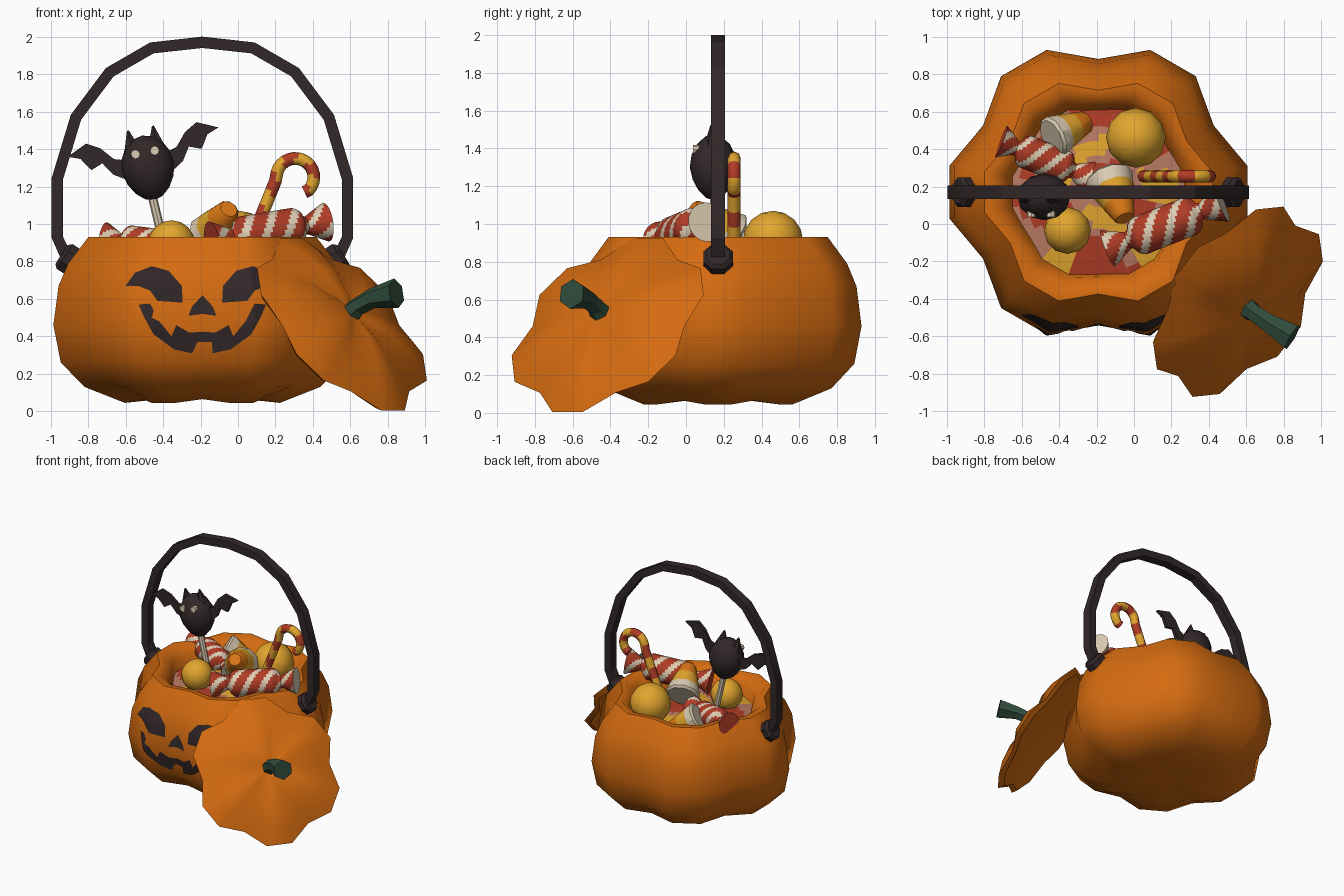
import bpy, bmesh, math
from mathutils import Vector, Matrix
from mathutils.bvhtree import BVHTree

if "Cube" in bpy.data.objects:
    bpy.data.objects.remove(bpy.data.objects["Cube"])


def srgb(r, g, b):
    f = lambda c: (c / 255 / 12.92) if c < 11 else ((c / 255 + 0.055) / 1.055) ** 2.4
    return (f(r), f(g), f(b), 1)


COL = {"pumpkin orange": srgb(212, 107, 16), "charcoal": srgb(50, 39, 40),
       "red": srgb(176, 60, 38), "yellow": srgb(226, 166, 46),
       "cream": srgb(222, 206, 180), "dark green": srgb(48, 76, 60),
       "candy orange": srgb(222, 122, 22), "dusty pink": srgb(186, 122, 100)}
MAT = {}
for n, c in COL.items():
    MAT[n] = bpy.data.materials.new(n)
    MAT[n].diffuse_color = c


def finish(name, bm, mats, angle=40, recalc=True):
    if recalc:
        bmesh.ops.recalc_face_normals(bm, faces=bm.faces)
    me = bpy.data.meshes.new(name)
    bm.to_mesh(me)
    bm.free()
    for m in mats:
        me.materials.append(MAT[m])
    ob = bpy.data.objects.new(name, me)
    bpy.context.collection.objects.link(ob)
    if angle:
        bpy.ops.object.select_all(action='DESELECT')
        ob.select_set(True)
        bpy.context.view_layer.objects.active = ob
        bpy.ops.object.shade_smooth_by_angle(angle=math.radians(angle))
    return ob


def loft(name, rings, mats, rule=None, angle=40, caps=(True, True)):
    """Skin a list of equal-length rings; rule(ring, side, centre) gives the material index."""
    bm = bmesh.new()
    vs = [[bm.verts.new(p) for p in r] for r in rings]
    n = len(vs[0])
    for i in range(len(vs) - 1):
        for j in range(n):
            k = (j + 1) % n
            f = bm.faces.new((vs[i][j], vs[i][k], vs[i + 1][k], vs[i + 1][j]))
            if rule:
                f.material_index = rule(i, j, f.calc_center_median())
    for end, on in zip((0, -1), caps):
        if on:
            f = bm.faces.new(vs[end])
            if rule:
                f.material_index = rule(0 if end == 0 else len(vs) - 2, 0, f.calc_center_median())
    return finish(name, bm, mats, angle)


def tube(name, path, radii, sides, mats, rule=None, ref=(0, 1, 0), angle=40, turn=0.0):
    path = [Vector(p) for p in path]
    rings = []
    for i, p in enumerate(path):
        t = (path[min(i + 1, len(path) - 1)] - path[max(i - 1, 0)]).normalized()
        a = Vector(ref)
        a = (a - t * a.dot(t)).normalized()
        b = t.cross(a)
        r = radii[i] if isinstance(radii, list) else radii
        ra, rb = r if isinstance(r, tuple) else (r, r)
        rings.append([p + a * ra * math.cos(w) + b * rb * math.sin(w)
                      for w in (2 * math.pi * (j + turn) / sides for j in range(sides))])
    return loft(name, rings, mats, rule, angle)


def lobed(k, z, r=0.808, valley=0.88, dz=0.0):
    """18-sided ring with six lobes."""
    out = []
    for i in range(18):
        w = math.radians(10 + 20 * i)
        v = i % 3 == 1
        q = r * k * (valley if v else 1)
        out.append(Vector((q * math.cos(w), q * math.sin(w), z + (dz if v else 0))))
    return out


# pumpkin bucket
CX, CY = -0.19, 0.17
prof = [(.12, .08, .97, 0), (.52, .045, .88, .02), (.79, .13, .88, .01), (.95, .26, .88, 0), (1, .46, .88, 0),
        (.965, .67, .88, 0), (.90, .79, .88, 0), (.765, .93, .88, 0), (.70, .93, .89, 0),
        (.60, .86, .93, 0), (.55, .70, .95, 0), (.1, .66, 1, 0)]
rings = [[p + Vector((CX, CY, 0)) for p in lobed(k, z, valley=v, dz=d)] for k, z, v, d in prof]
body = loft("pumpkin_bucket", rings, ["pumpkin orange"], angle=50)
tree = BVHTree.FromPolygons([v.co for v in body.data.vertices],
                            [tuple(p.vertices) for p in body.data.polygons])


# carved face: thin plates laid on the front; outlines in hundredths around the face centre
def face_plate(name, pts):
    bm = bmesh.new()
    bm.faces.new([bm.verts.new((x / 100, 0, z / 100)) for x, z in pts])
    bmesh.ops.triangulate(bm, faces=bm.faces)
    for i in range(60):
        for co, no in (((-0.75 + i * .02, 0, 0), (1, 0, 0)), ((0, 0, i * .02), (0, 0, 1))):
            bmesh.ops.bisect_plane(bm, geom=bm.verts[:] + bm.edges[:] + bm.faces[:],
                                   plane_co=co, plane_no=no)
    for v in bm.verts:
        hit = tree.ray_cast(Vector((v.co.x, -3, v.co.z)), Vector((0, 1, 0)))[0]
        v.co.y = hit.y - 0.007
    for f in bm.faces:
        f.normal_update()
        if f.normal.y > 0:
            f.normal_flip()
    finish(name, bm, ["charcoal"], 50, recalc=False)


AX = -19
eye = [(-41, 67), (-36, 74), (-27, 77.5), (-18, 75), (-11, 67), (-10.5, 58), (-24, 59), (-28, 64.5), (-34.5, 67)]
mouth = [(-34, 57), (-28, 57.5), (-26, 54), (-27, 50), (-23, 48), (-16.5, 40), (-14, 46), (-7, 42), (0, 42.5)]
jaw = [(-5, 37), (-5.5, 31), (-15, 33), (-26, 41), (-31, 50)]
for s, nm in ((1, "left_eye"), (-1, "right_eye")):
    face_plate(nm, [(AX + s * x, z) for x, z in eye])
face_plate("nose", [(AX + x, z) for x, z in [(0, 62), (5.5, 56), (7.5, 51), (0, 52), (-7.5, 51), (-5.5, 56)]])
face_plate("mouth", [(AX + x, z) for x, z in mouth] + [(AX - x, z) for x, z in mouth[-2::-1]]
           + [(AX - x, z) for x, z in jaw[::-1]] + [(AX + x, z) for x, z in jaw])

# lid leaning on the front right
n = Vector((.63, -.49, .60)).normalized()
d = (n * n.z - Vector((0, 0, 1))).normalized()
e = n.cross(d)
M = Matrix((d, e, n)).transposed()
lid_prof = [(.10, .10, 1, 0), (.22, .115, .95, -.02), (.5, .105, .92, -.03), (.78, .06, .89, -.03),
            (1, 0, .87, -.01), (.93, -.03, .87, 0), (.6, .0, .92, 0), (.1, .02, 1, 0)]
loft("lid", [[M @ p + Vector((.555, -.415, .465)) for p in lobed(k, z, .585, v, dz)]
             for k, z, v, dz in lid_prof], ["pumpkin orange"], angle=45)
tube("lid_stem", [(.58, -.43, .50), (.64, -.475, .56), (.72, -.53, .605), (.845, -.605, .63)],
     [.07, .05, .055, .08], 6, ["dark green"], ref=(0, 0, 1), angle=20)

# handle and hinge knobs
half = [(-.725, .82), (-.775, .93), (-.775, 1.24), (-.675, 1.57), (-.495, 1.81), (-.27, 1.94)]
arc = half + [(0, 1.97)] + [(-x, z) for x, z in half[::-1]]
tube("handle", [(CX + x, .17, z) for x, z in arc], [(.052, .043)] * len(arc), 4,
     ["charcoal"], angle=20, turn=.5)
for s, nm in ((-1, "left_knob"), (1, "right_knob")):
    c, a = Vector((CX + s * .71, .17, .81)), Vector((s * .84, 0, .55))
    tube(nm, [c - a * .06, c + a * .03, c + a * .05], [.085, .085, .065], 8, ["charcoal"], angle=25, turn=.5)


# bed of sweets inside
def patch(i, j, c):
    v = math.sin(13 * c.x + 3 * math.sin(7 * c.y)) + math.sin(15 * c.y + 2 * math.sin(9 * c.x))
    return 1 if v > .25 else 2 if v < -1.1 else 0


loft("sweets_bed", [[(CX + .47 * k / 12 * math.cos(w), CY + .47 * k / 12 * math.sin(w), .83 - .0003 * k * k)
                     for w in (math.tau * j / 36 for j in range(36))] for k in range(1, 13)],
     ["dusty pink", "red", "yellow"], patch, caps=(True, False))


def ball(name, c, r, mat, rot=0.0):
    bm = bmesh.new()
    bmesh.ops.create_uvsphere(bm, u_segments=12, v_segments=8, radius=1)
    bm.transform(Matrix.Translation(c) @ Matrix.Rotation(rot, 4, 'Y') @ Matrix.Diagonal((*r, 1)))
    return finish(name, bm, [mat], 50)


ball("large_gumball", (.01, .46, .91), (.16, .16, .16), "yellow")
ball("small_gumball", (-.355, -.035, .895), (.125, .125, .125), "yellow")


# candy corn: wide cream end, yellow middle, orange tip
def corn(name, a, b, r0, r1):
    a, b = Vector(a), Vector(b)
    ts = [0, .06, .3, .65, .95, 1]
    rs = [r0 * .88, r0, r0 + (r1 - r0) * .25, r0 + (r1 - r0) * .65, r1, r1 * .8]
    tube(name, [a.lerp(b, t) for t in ts], rs, 10, ["cream", "yellow", "candy orange"],
         lambda i, j, c: (0, 0, 1, 2, 2)[i], ref=(.3, .2, 1), angle=35)


corn("candy_corn_back", (-.44, .46, .92), (-.25, .55, .80), .115, .06)
corn("candy_corn_middle", (-.14, .25, .93), (-.05, .03, 1.08), .135, .06)


# wrapped candy: barrel with flared twists and spiral stripes
def wrapped(name, a, b, r):
    a, b = Vector(a), Vector(b)
    key = [(0, 1.0), (.19, .4), (.23, .85), (.27, 1), (.73, 1), (.77, .85), (.81, .4), (1, 1.0)]
    ts = [i / 40 for i in range(41)]
    rs = []
    for t in ts:
        for (t0, q0), (t1, q1) in zip(key, key[1:]):
            if t0 <= t <= t1:
                q = q0 + (q1 - q0) * (t - t0) / (t1 - t0)
                break
        rs.append(r * q)
    tube(name, [a.lerp(b, t) for t in ts], rs, 24, ["red", "cream"],
         lambda i, j, c: int((i + j) % 8 >= 5), ref=(0, 0, 1), angle=40)


wrapped("wrapped_candy_front", (-.14, -.13, .91), (.47, .11, 1.01), .105)
wrapped("wrapped_candy_back", (-.71, .44, .92), (-.24, .25, .86), .09)

# candy cane: straight leg then hook, with slightly slanted bands
pts = [(.05 + .15 * i / 14, .86 + .37 * i / 14) for i in range(15)]
pts += [(.305 + .1 * math.cos(w), 1.25 + .1 * math.sin(w))
        for w in (math.radians(165 - i * 14) for i in range(16))] + [(.355, 1.17)]
tube("candy_cane", [(x, .255, z) for x, z in pts], .034, 8, ["red", "yellow"],
     lambda i, j, c: int((i + (j > 3)) % 6 >= 3), angle=50)

# bat lollipop
tube("lollipop_stick", [(-.375, .15, .80), (-.465, .15, 1.18)], .024, 8, ["cream"])
TILT = math.radians(-11)
C = Vector((-.48, .145, 1.30))
R = Matrix.Translation(C) @ Matrix.Rotation(TILT, 4, 'Y')
bm = bmesh.new()
bmesh.ops.create_uvsphere(bm, u_segments=12, v_segments=8, radius=1)
for v in bm.verts:
    k = 1 - .14 * max(0, -v.co.z)
    v.co = Vector((.143 * k * v.co.x, .125 * k * v.co.y, .175 * v.co.z))
bm.transform(R)
finish("bat_body", bm, ["charcoal"], 50)
for s, nm in ((-1, "left"), (1, "right")):
    tube("bat_%s_ear" % nm, [R @ Vector((s * .065, 0, .10)), R @ Vector((s * .068, -.01, .215))],
         [.052, .006], 6, ["charcoal"], angle=30)
    tube("bat_%s_eye" % nm, [R @ Vector((s * .053, -.05, .085)), R @ Vector((s * .053, -.108, .085))],
         .024, 8, ["cream"], ref=(0, 0, 1))
    # wing: scalloped flat plate
    bm = bmesh.new()
    wing = [(.10, .06), (.17, .08), (.23, .15), (.30, .19), (.41, .14), (.345, .115), (.30, .045),
            (.235, .07), (.19, .0), (.11, -.05)]
    f = bm.faces.new([bm.verts.new(R @ Vector((s * x, -.01, z))) for x, z in wing])
    g = bmesh.ops.extrude_face_region(bm, geom=[f])
    bmesh.ops.translate(bm, vec=(0, .025, 0), verts=[v for v in g["geom"] if isinstance(v, bmesh.types.BMVert)])
    finish("bat_%s_wing" % nm, bm, ["charcoal"], 0)

for m in bpy.data.materials:
    if m.users and not m.is_grease_pencil:
        m.use_nodes = True
        m.node_tree.nodes["Principled BSDF"].inputs["Base Color"].default_value = m.diffuse_color
